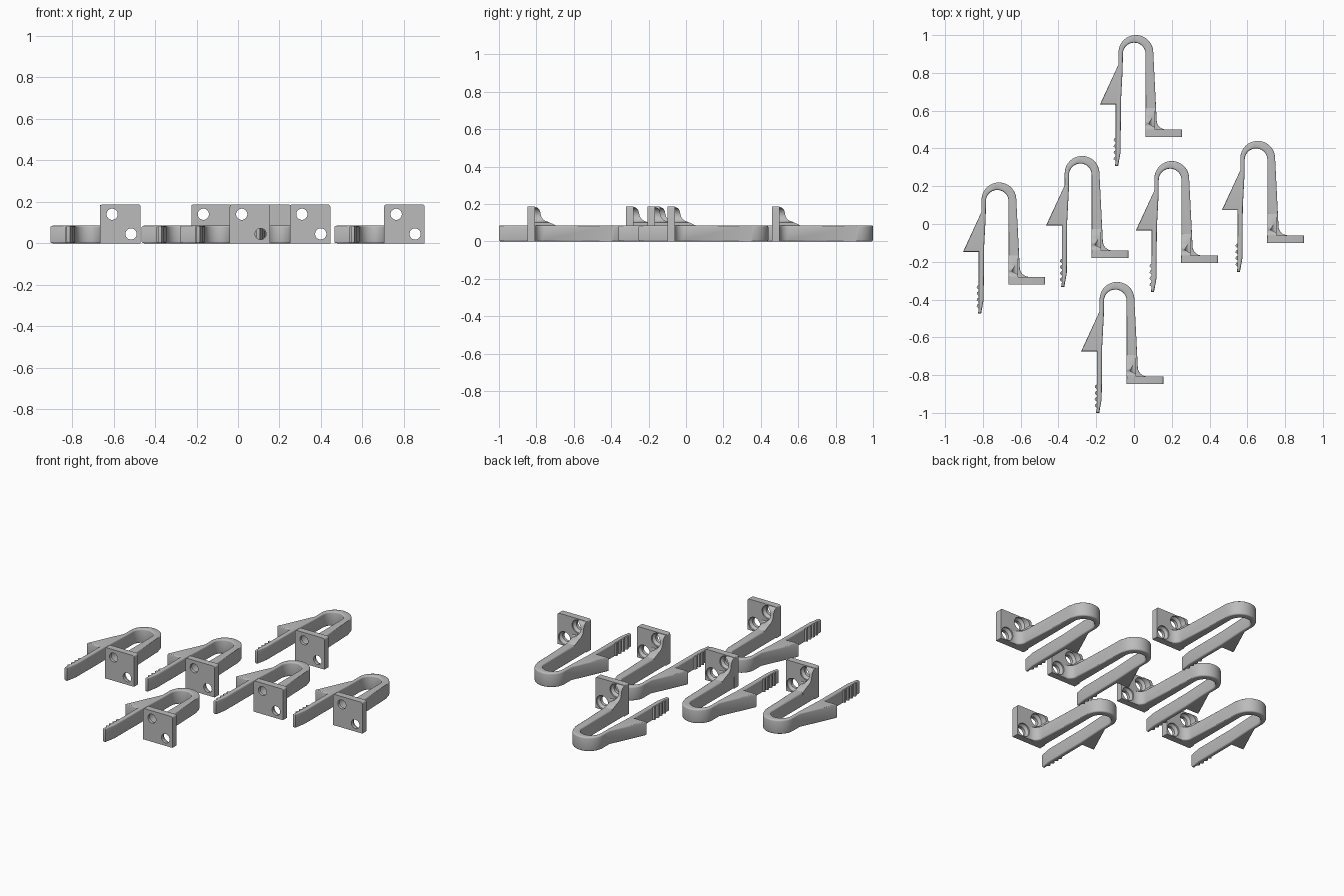
import bpy
import bmesh
from math import sin, cos, pi, radians
from mathutils import Vector

cube = bpy.data.objects.get("Cube")
if cube:
    bpy.data.objects.remove(cube)

grey = bpy.data.materials.new("grey plastic")
grey.use_nodes = True
grey.diffuse_color = (0.5, 0.5, 0.5, 1)
grey.node_tree.nodes["Principled BSDF"].inputs["Base Color"].default_value = (0.5, 0.5, 0.5, 1)

ARM_H, PLATE_H = 0.085, 0.187
PLATE_BACK, PLATE_FRONT = -0.50, -0.54


def arc(cx, cy, r, start, end, steps):
    angles = [radians(start + (end - start) * i / steps) for i in range(steps + 1)]
    return [(cx + r * cos(a), cy + r * sin(a)) for a in angles]


def make_object(name, bm):
    bmesh.ops.recalc_face_normals(bm, faces=bm.faces)
    mesh = bpy.data.meshes.new(name)
    bm.to_mesh(mesh)
    bm.free()
    mesh.materials.append(grey)
    obj = bpy.data.objects.new(name, mesh)
    bpy.context.collection.objects.link(obj)
    return obj


def prism(name, profiles, axis, lo, hi, bevel=0, bevel_rule=None):
    """Extrude closed 2D profiles along one axis and round the chosen edges."""
    bm = bmesh.new()
    for profile in profiles:
        verts = []
        for a, b in profile:
            co = [a, b]
            co.insert(axis, lo)
            verts.append(bm.verts.new(co))
        face = bm.faces.new(verts)
        new = bmesh.ops.extrude_face_region(bm, geom=[face])["geom"]
        for v in new:
            if isinstance(v, bmesh.types.BMVert):
                v.co[axis] = hi
    if bevel:
        edges = [e for e in bm.edges if bevel_rule(e.verts[0].co, e.verts[1].co)]
        bmesh.ops.bevel(bm, geom=edges, offset=bevel, segments=3, profile=0.5,
                        affect='EDGES', clamp_overlap=False)
    return make_object(name, bm)


def hole_cutter(x, z):
    """Screw hole that widens into a countersunk head clearance."""
    bm = bmesh.new()
    n, rings = 32, []
    for y, r in [(-0.6, 0.027), (-0.522, 0.027), (-0.508, 0.04), (-0.36, 0.04)]:
        rings.append([bm.verts.new((x + r * cos(2 * pi * i / n), y, z + r * sin(2 * pi * i / n)))
                      for i in range(n)])
    for a, b in zip(rings, rings[1:]):
        for i in range(n):
            j = (i + 1) % n
            bm.faces.new((a[i], a[j], b[j], b[i]))
    bm.faces.new(rings[0])
    bm.faces.new(rings[-1])
    cutter = make_object("hole_cutter", bm)
    cutter.hide_render = True
    return cutter


# Bent spring: outer arch, barbed arm, inner arch, mounting arm with fillet
spring_profile = (
    arc(0, -0.092, 0.092, 0, 180, 24)
    + [(-0.092, -0.155), (-0.19, -0.367), (-0.107, -0.367), (-0.107, -0.67),
       (-0.111, -0.693), (-0.094, -0.693), (-0.081, -0.62), (-0.079, -0.35), (-0.07, -0.18)]
    + arc(-0.009, -0.1, 0.06, 180, 0, 20)
    + [(0.051, -0.52), (0.16, -0.52)]
    + arc(0.16, -0.45, 0.05, 270, 180, 8)
)
spring = prism("spring_arm", [spring_profile], 2, 0, ARM_H, 0.008,
               lambda a, b: abs(a.z - b.z) < 1e-5)

# Grip ridges on the free end
ridges = []
for i in range(4):
    y = -0.54 - i * 0.033
    ridges.append([(-0.1, y), (-0.115, y - 0.008), (-0.118, y - 0.018), (-0.1, y - 0.032)])
grip = prism("grip_ridges", ridges, 2, 0.004, ARM_H - 0.004)

# Mounting plate with rounded top corners
plate = prism("mounting_plate",
              [[(0.05, 0), (0.245, 0), (0.245, PLATE_H), (0.05, PLATE_H)]],
              1, PLATE_FRONT, PLATE_BACK, 0.01,
              lambda a, b: abs(a.y - b.y) > 0.01 and a.z > 0.1)

# Curved web bracing the plate on the arm
web_profile = ([(-0.51, 0.07), (-0.51, PLATE_H - 0.002)]
               + arc(-0.505, 0.152, 0.033, 90, 10, 6)
               + arc(-0.425, 0.15, 0.045, 190, 260, 6)
               + [(-0.385, 0.084), (-0.385, 0.07)])
web = prism("plate_web", [web_profile], 0, 0.0505, 0.1)

# Cut both screw holes through the plate and web
cutters = [hole_cutter(0.108, 0.14), hole_cutter(0.199, 0.045)]
for part in (plate, web):
    for cutter in cutters:
        mod = part.modifiers.new("screw_hole", 'BOOLEAN')
        mod.operation = 'DIFFERENCE'
        mod.solver = 'EXACT'
        mod.object = cutter
bpy.context.view_layer.update()
depsgraph = bpy.context.evaluated_depsgraph_get()
for part in (plate, web):
    baked = bpy.data.meshes.new_from_object(part.evaluated_get(depsgraph))
    part.modifiers.clear()
    part.data = baked
for cutter in cutters:
    bpy.data.objects.remove(cutter)

# Smooth the curved surfaces, keep edges sharp
parts = [spring, grip, plate, web]
bpy.ops.object.select_all(action='DESELECT')
for part in parts:
    part.select_set(True)
bpy.context.view_layer.objects.active = spring
bpy.ops.object.shade_smooth_by_angle(angle=radians(32))

# Lay out six identical clips
places = [(0.01, 1.0), (0.655, 0.44), (-0.715, 0.22),
          (-0.275, 0.36), (0.2, 0.333), (-0.09, -0.307)]
for n, (x, y) in enumerate(places):
    for part in parts:
        obj = part
        if n:
            obj = part.copy()
            bpy.context.collection.objects.link(obj)
        obj.location = Vector((x, y, 0))
